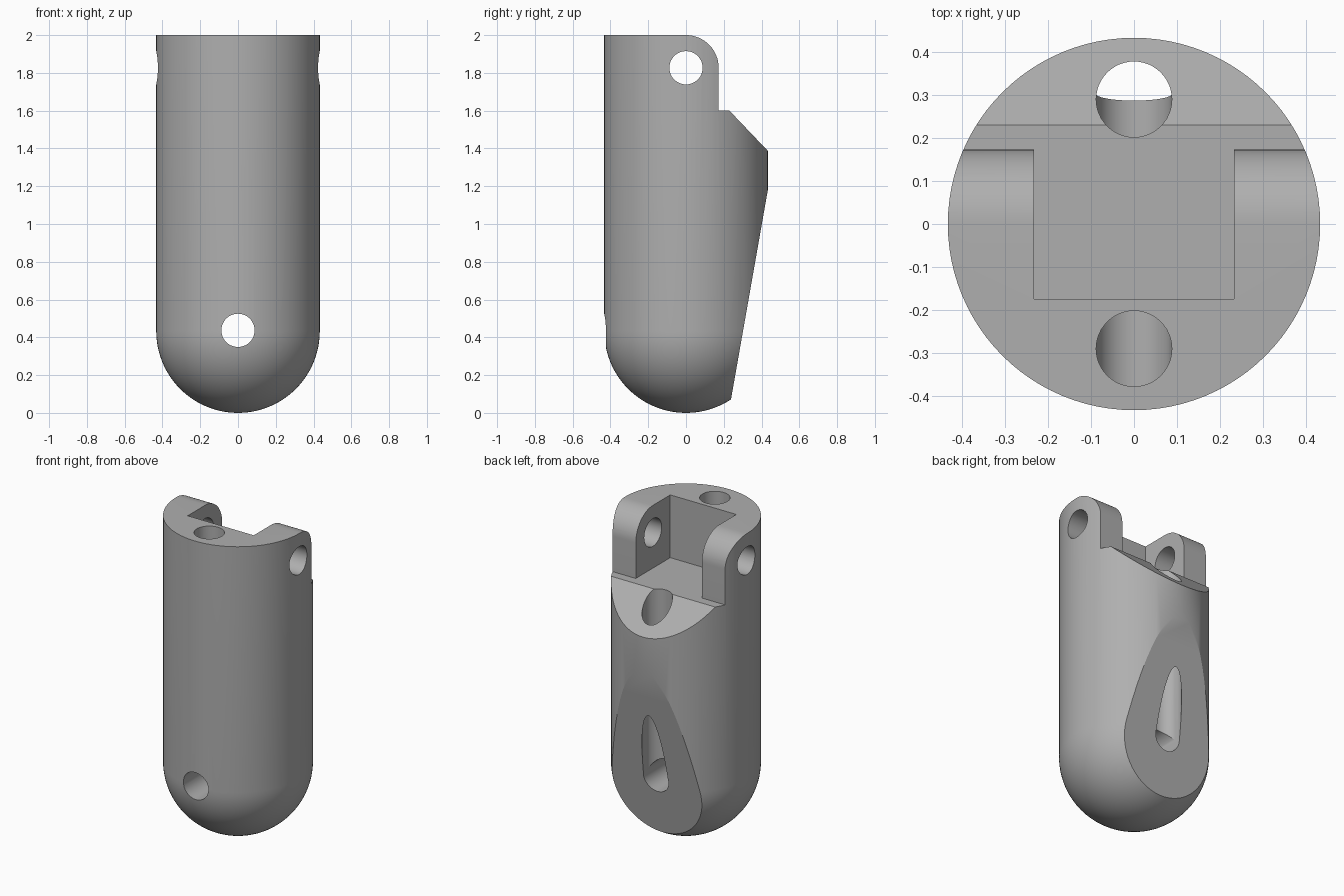
import bpy, bmesh
from math import sin, cos, pi
from mathutils import Matrix

cube = bpy.data.objects.get("Cube")
if cube:
    bpy.data.objects.remove(cube, do_unlink=True)

R = 0.433            # body radius
LUG_R = 0.173        # rounding of the hinge lugs
HOLE_R = 0.088       # every bore
LEDGE = 1.6          # height of the hinge ledge
PIN_Z = 2 - LUG_R    # height of the hinge pin

grey = bpy.data.materials.new("grey")
grey.use_nodes = True
colour = (0.43, 0.43, 0.43, 1)
grey.diffuse_color = colour
grey.node_tree.nodes["Principled BSDF"].inputs["Base Color"].default_value = colour


def make_object(name, bm):
    bmesh.ops.recalc_face_normals(bm, faces=bm.faces)
    mesh = bpy.data.meshes.new(name)
    bm.to_mesh(mesh)
    bm.free()
    mesh.materials.append(grey)
    obj = bpy.data.objects.new(name, mesh)
    bpy.context.collection.objects.link(obj)
    return obj


def round_body(name):
    """Upright cylinder with a hemispherical lower end."""
    bm = bmesh.new()
    steps = 24
    pts = [(R * sin(i * pi / 2 / steps), R - R * cos(i * pi / 2 / steps))
           for i in range(steps + 1)] + [(R, 2.1), (0, 2.1)]
    verts = [bm.verts.new((r, 0, z)) for r, z in pts]
    edges = [bm.edges.new(pair) for pair in zip(verts, verts[1:])]
    bmesh.ops.spin(bm, geom=verts + edges, cent=(0, 0, 0), axis=(0, 0, 1),
                   angle=2 * pi, steps=96)
    bmesh.ops.remove_doubles(bm, verts=bm.verts, dist=1e-4)
    return make_object(name, bm)


def side_prism(name, points, half_width):
    """Side outline (y, z) extruded across x."""
    bm = bmesh.new()
    face = bm.faces.new([bm.verts.new((-half_width, y, z)) for y, z in points])
    out = bmesh.ops.extrude_face_region(bm, geom=[face])
    moved = [v for v in out["geom"] if isinstance(v, bmesh.types.BMVert)]
    bmesh.ops.translate(bm, verts=moved, vec=(2 * half_width, 0, 0))
    return make_object(name, bm)


def bore(name, axis, centre, length):
    bm = bmesh.new()
    turn = {"X": Matrix.Rotation(pi / 2, 4, "Y"),
            "Y": Matrix.Rotation(pi / 2, 4, "X"),
            "Z": Matrix.Identity(4)}[axis]
    bmesh.ops.create_cone(bm, cap_ends=True, segments=48, radius1=HOLE_R,
                          radius2=HOLE_R, depth=length,
                          matrix=Matrix.Translation(centre) @ turn)
    return make_object(name, bm)


def combine(target, tool, operation):
    mod = target.modifiers.new(tool.name, "BOOLEAN")
    mod.operation, mod.solver, mod.object = operation, "EXACT", tool
    bpy.context.view_layer.objects.active = target
    bpy.ops.object.modifier_apply(modifier=mod.name)
    bpy.data.objects.remove(tool, do_unlink=True)


body = round_body("finger_segment")

# Side outline: rounded lugs, ledge, chamfer and sloping back
lug_arc = [(LUG_R * sin(i * pi / 32), PIN_Z + LUG_R * cos(i * pi / 32))
           for i in range(17)]
outline = [(-0.6, -0.1), (-0.6, 2)] + lug_arc + [
    (LUG_R, LEDGE), (0.23, LEDGE), (0.464, 1.355), (0.208, -0.1)]
combine(body, side_prism("side_outline", outline, 0.6), "INTERSECT")

# Hinge slot between the lugs
slot = [(-0.174, LEDGE), (0.2, LEDGE), (0.2, 2.2), (-0.174, 2.2)]
combine(body, side_prism("hinge_slot", slot, 0.233), "DIFFERENCE")

# Hinge pin bore, lower cross bore, and the two cord channels meeting it
combine(body, bore("pin_bore", "X", (0, 0, PIN_Z), 1.2), "DIFFERENCE")
combine(body, bore("cross_bore", "Y", (0, 0, 0.437), 1.2), "DIFFERENCE")
for side, name in ((-1, "front_channel"), (1, "back_channel")):
    combine(body, bore(name, "Z", (0, side * 0.29, 1.337), 1.8), "DIFFERENCE")

# Smooth curves, crisp edges
bpy.ops.object.select_all(action="DESELECT")
body.select_set(True)
bpy.context.view_layer.objects.active = body
bpy.ops.object.shade_smooth_by_angle(angle=pi / 9)
